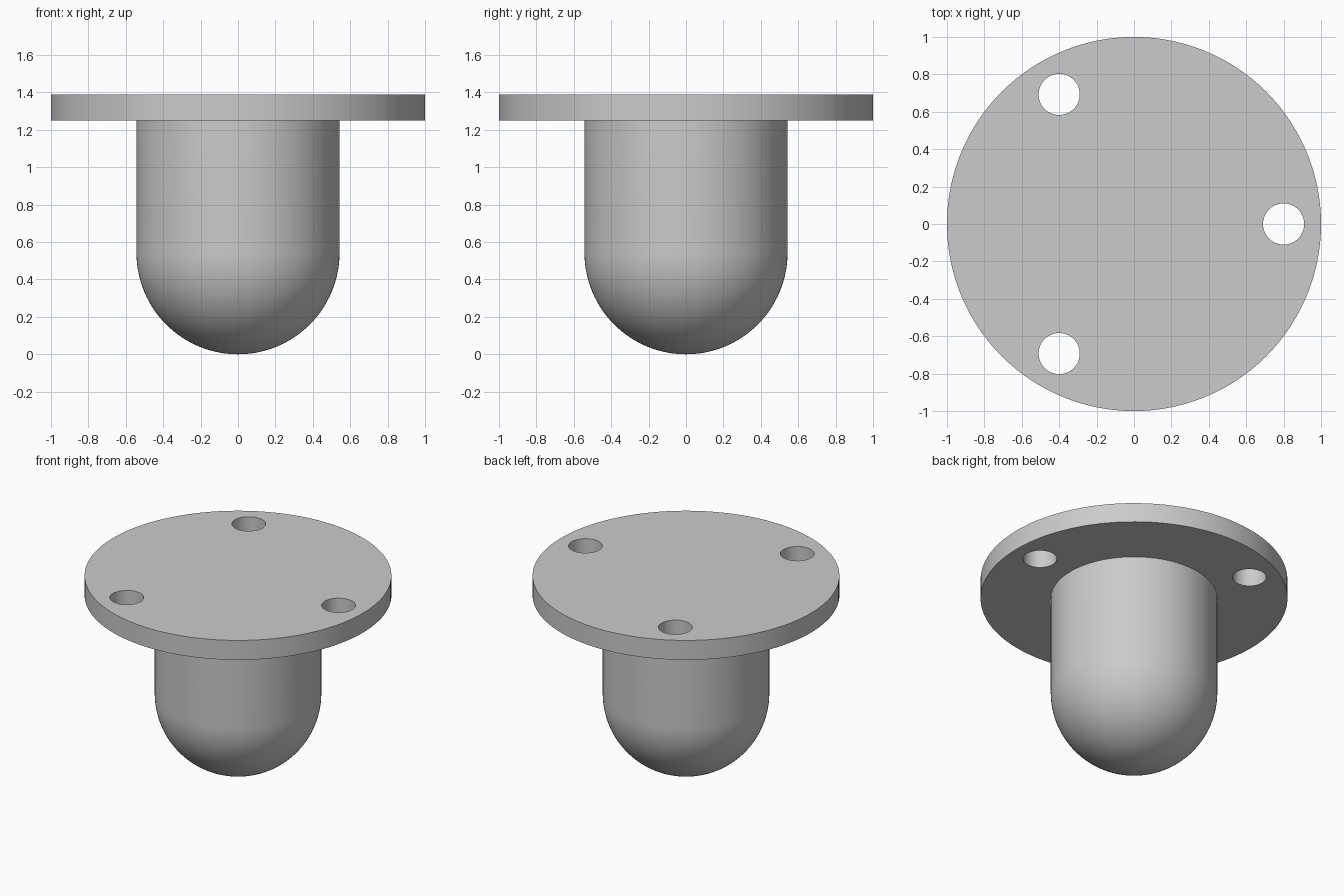
import bpy, bmesh
from math import sin, cos, pi, radians
from mathutils import Vector

cube = bpy.data.objects.get("Cube")
if cube:
    bpy.data.objects.remove(cube, do_unlink=True)

BODY_R, FLANGE_R = 0.543, 1.0
FLANGE_BOTTOM, TOP = 1.25, 1.39
HOLE_R, HOLE_CIRCLE = 0.11, 0.8
SEGMENTS, ARC_STEPS = 128, 32

grey = bpy.data.materials.new("light_grey")
grey.use_nodes = True
colour = (0.6, 0.6, 0.6, 1)
grey.diffuse_color = colour
grey.node_tree.nodes["Principled BSDF"].inputs["Base Color"].default_value = colour

# Half profile: domed end, straight body, flange
angles = [i * pi / 2 / ARC_STEPS for i in range(ARC_STEPS + 1)]
profile = [(BODY_R * sin(a), BODY_R * (1 - cos(a))) for a in angles]
profile += [(BODY_R, FLANGE_BOTTOM), (FLANGE_R, FLANGE_BOTTOM), (FLANGE_R, TOP), (0, TOP)]

# Revolve the profile into one closed solid
bm = bmesh.new()
verts = [bm.verts.new((r, 0, z)) for r, z in profile]
edges = [bm.edges.new(pair) for pair in zip(verts, verts[1:])]
bmesh.ops.spin(bm, geom=verts + edges, cent=(0, 0, 0), axis=(0, 0, 1),
               angle=2 * pi, steps=SEGMENTS)
bmesh.ops.remove_doubles(bm, verts=bm.verts, dist=0.0005)
# Merge the top fan into a single flat face
top = [f for f in bm.faces if all(v.co.z > TOP - 0.001 for v in f.verts)]
bmesh.ops.dissolve_faces(bm, faces=top, use_verts=False)
bmesh.ops.recalc_face_normals(bm, faces=bm.faces)
mesh = bpy.data.meshes.new("flanged_plug")
bm.to_mesh(mesh)
bm.free()
plug = bpy.data.objects.new("flanged_plug", mesh)
bpy.context.collection.objects.link(plug)
mesh.materials.append(grey)

# Three bolt holes through the flange
for i in range(3):
    a = i * 2 * pi / 3
    bpy.ops.mesh.primitive_cylinder_add(
        vertices=48, radius=HOLE_R, depth=0.4,
        location=Vector((HOLE_CIRCLE * cos(a), HOLE_CIRCLE * sin(a), (TOP + FLANGE_BOTTOM) / 2)))
    cutter = bpy.context.object
    cutter.name = "hole_cutter"
    cutter.hide_render = True
    cutter.data.materials.append(grey)
    mod = plug.modifiers.new("bolt_hole", 'BOOLEAN')
    mod.operation = 'DIFFERENCE'
    mod.solver = 'EXACT'
    mod.object = cutter
    bpy.ops.object.select_all(action='DESELECT')
    plug.select_set(True)
    bpy.context.view_layer.objects.active = plug
    bpy.ops.object.modifier_apply(modifier=mod.name)
    bpy.data.objects.remove(cutter, do_unlink=True)

bpy.ops.object.shade_smooth_by_angle(angle=radians(30))
